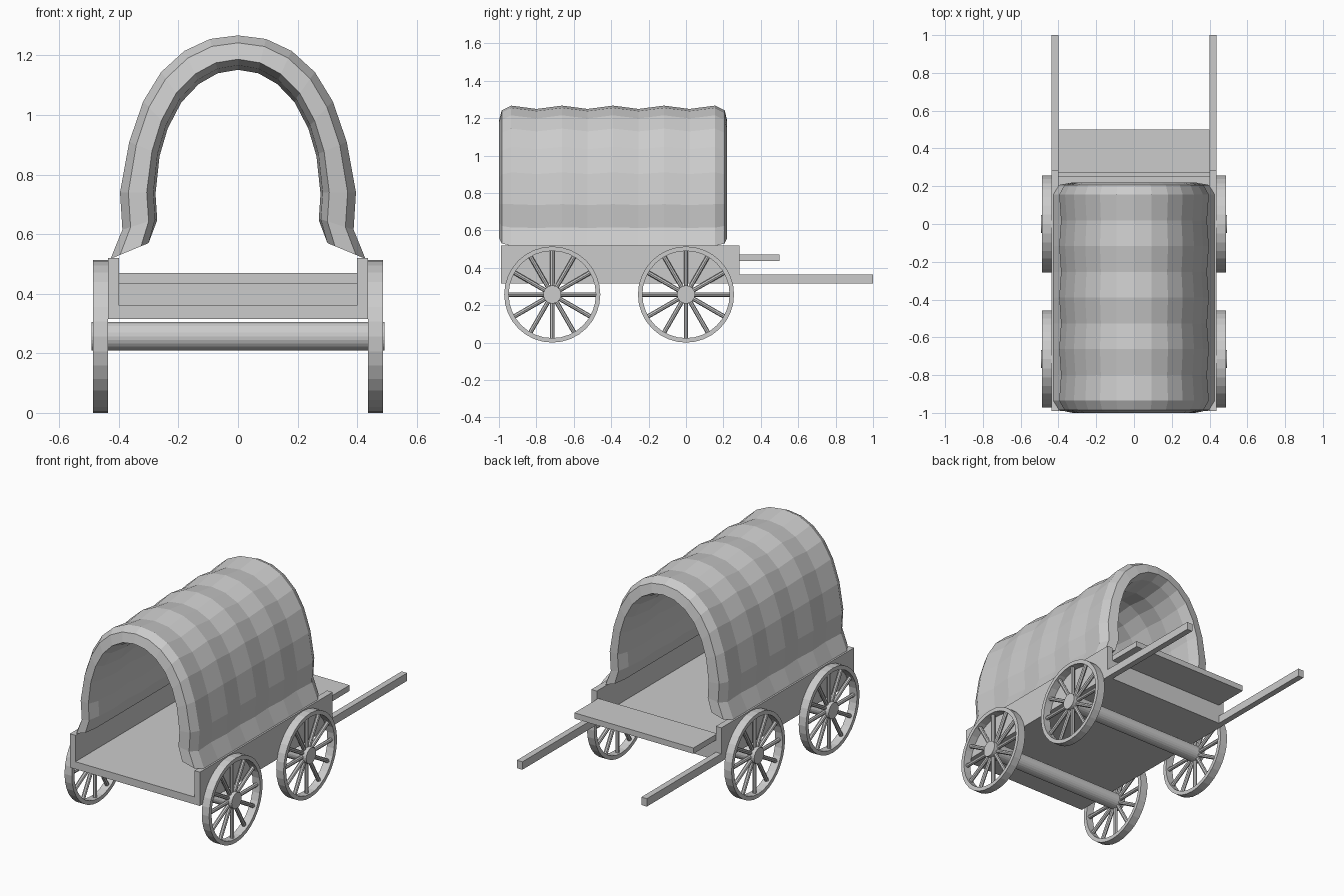
import bpy, bmesh
from math import pi, sin, cos
from mathutils import Matrix

if "Cube" in bpy.data.objects:
    bpy.data.objects.remove(bpy.data.objects["Cube"])


def finish(name, bm):
    bmesh.ops.recalc_face_normals(bm, faces=bm.faces[:])
    me = bpy.data.meshes.new(name)
    bm.to_mesh(me)
    bm.free()
    ob = bpy.data.objects.new(name, me)
    bpy.context.collection.objects.link(ob)
    return ob


def box(name, x0, x1, y0, y1, z0, z1):
    bm = bmesh.new()
    m = Matrix.Translation(((x0 + x1) / 2, (y0 + y1) / 2, (z0 + z1) / 2))
    bmesh.ops.create_cube(bm, size=1, matrix=m @ Matrix.Diagonal((x1 - x0, y1 - y0, z1 - z0, 1)))
    return finish(name, bm)


def x_cylinder(bm, r, x0, x1, seg):
    m = Matrix.Translation(((x0 + x1) / 2, 0, 0)) @ Matrix.Rotation(pi / 2, 4, 'Y')
    bmesh.ops.create_cone(bm, cap_ends=True, segments=seg, radius1=r, radius2=r,
                          depth=x1 - x0, matrix=m)


# Wagon bed, seat and shafts
box("floor", -0.40, 0.40, -0.99, 0.285, 0.315, 0.36)
box("front_board", -0.40, 0.40, 0.25, 0.285, 0.36, 0.435)
box("seat", -0.40, 0.40, 0.27, 0.50, 0.435, 0.47)
for s, side in ((-1, "left"), (1, "right")):
    a, b = sorted((s * 0.40, s * 0.437))
    box(side + "_side_board", a, b, -0.99, 0.285, 0.315, 0.52)
    box(side + "_shaft", a, b, 0.285, 1.0, 0.315, 0.363)

# Wheels and axles
WZ, R_OUT, R_IN, SEG = 0.257, 0.257, 0.233, 32


def wheel(name, s, y):
    bm = bmesh.new()
    rows = []
    for i in range(SEG):
        a = 2 * pi * i / SEG
        rows.append([bm.verts.new((x, r * cos(a), r * sin(a))) for x, r in
                     ((0.437, R_OUT), (0.486, R_OUT), (0.486, R_IN), (0.437, R_IN))])
    for i in range(SEG):
        p, q = rows[i], rows[(i + 1) % SEG]
        for k in range(4):
            j = (k + 1) % 4
            bm.faces.new((p[k], p[j], q[j], q[k]))
    # Spokes
    for i in range(12):
        m = (Matrix.Translation((0.461, 0, 0)) @ Matrix.Rotation(2 * pi * i / 12, 4, 'X')
             @ Matrix.Translation((0, 0, 0.14)))
        bmesh.ops.create_cone(bm, cap_ends=True, segments=8, radius1=0.012, radius2=0.012,
                              depth=0.195, matrix=m)
    bmesh.ops.transform(bm, verts=bm.verts[:],
                        matrix=Matrix.Translation((0, y, WZ)) @ Matrix.Diagonal((s, 1, 1, 1)))
    finish(name, bm)


for y, end in ((-0.715, "front"), (0.0, "back")):
    bm = bmesh.new()
    x_cylinder(bm, 0.048, -0.492, 0.492, 24)
    bmesh.ops.translate(bm, verts=bm.verts[:], vec=(0, y, WZ))
    finish(end + "_axle", bm)
    wheel(end + "_left_wheel", -1, y)
    wheel(end + "_right_wheel", 1, y)

# Canvas cover: half arch profiles, outer and inner, from the crown down
OUTER = [(0, 1.267), (.094, 1.255), (.18, 1.215), (.258, 1.144), (.318, 1.046),
         (.365, .91), (.396, .74), (.388, .615), (.428, .517)]
INNER = [(0, 1.167), (.07, 1.155), (.135, 1.118), (.195, 1.055), (.242, .965),
         (.27, .87), (.284, .74), (.278, .65), (.30, .57)]


def arch(y, t, ripple):
    half = []
    for i, (o, n) in enumerate(zip(OUTER, INNER)):
        k = ripple if i < len(OUTER) - 1 else 1
        x, z = o[0] + (n[0] - o[0]) * t, o[1] + (n[1] - o[1]) * t
        half.append((x * k, y, 0.55 + (z - 0.55) * k))
    return [(-x, y, z) for x, y, z in half[:0:-1]] + half


# Stations run along the outside, round the rear lip and back along the inside
ys = [-0.935 + 1.09 * i / 8 for i in range(9)]
wave = [1 if i % 2 == 0 else 0.975 for i in range(9)]
outer = [(-1.0, .8, 1), (-0.985, .25, 1)] + [(y, 0, k) for y, k in zip(ys, wave)] \
    + [(0.207, .25, 1), (0.22, .8, 1)]
inner = [(y, 1, k) for y, k in zip(ys, wave)][::-1]
bm = bmesh.new()
rings = [[bm.verts.new(c) for c in arch(*st)] for st in outer + inner]
n = len(rings)
for i in range(n):
    p, q = rings[i], rings[(i + 1) % n]
    for k in range(len(p) - 1):
        bm.faces.new((p[k], p[k + 1], q[k + 1], q[k]))
# Bottom hems of the canvas
for e in (0, -1):
    out = [r[e] for r in rings[:13]]
    inn = [r[e] for r in rings[13:]][::-1]
    bm.faces.new((out[0], out[1], out[2], inn[0]))
    for i in range(8):
        bm.faces.new((out[i + 2], out[i + 3], inn[i + 1], inn[i]))
    bm.faces.new((out[10], out[11], out[12], inn[8]))
finish("canvas_cover", bm)
